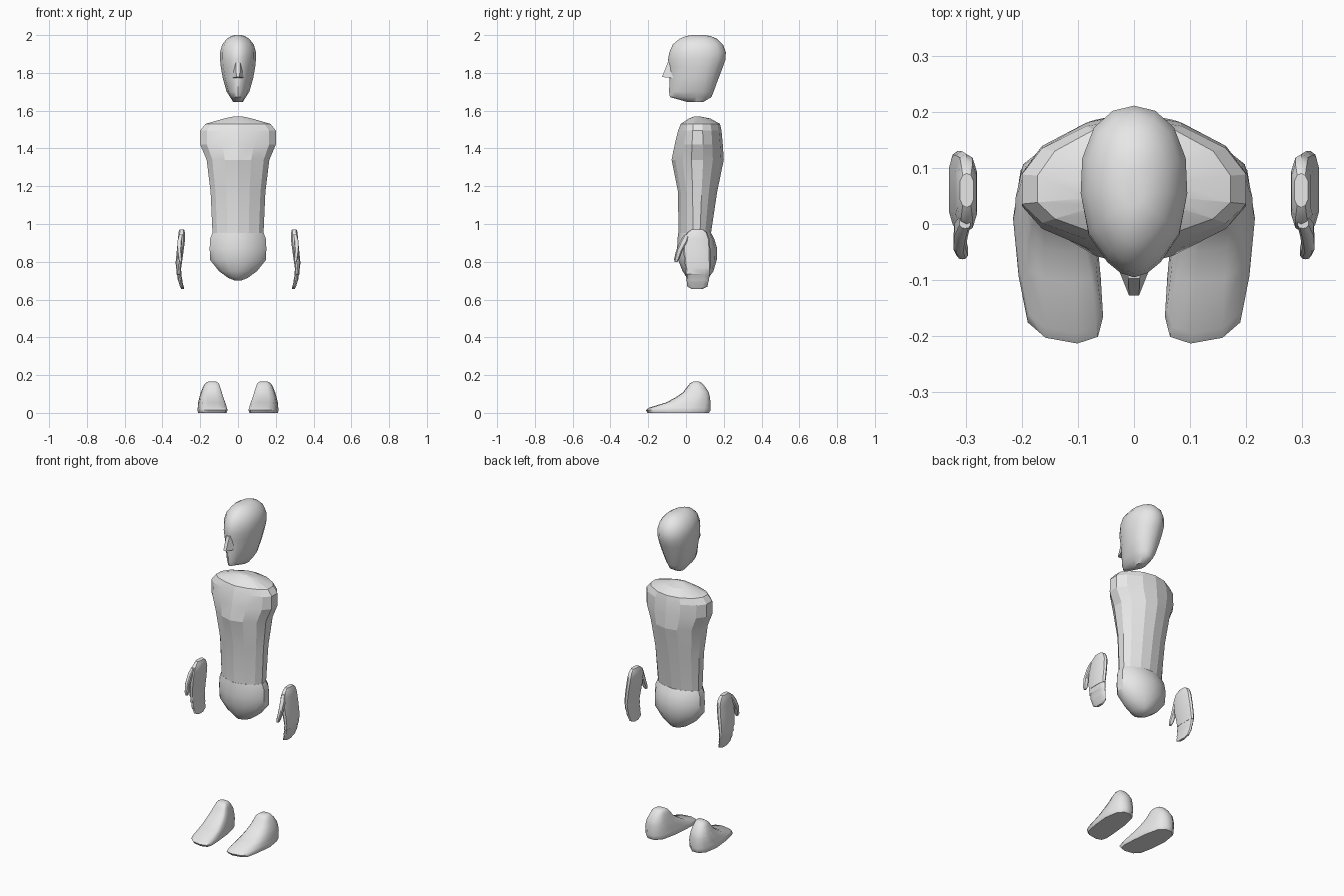
import bpy, bmesh

grey = bpy.data.materials.new("light_grey")
grey.diffuse_color = (0.8, 0.8, 0.8, 1)


def mirrored(half):
    """Close a half outline (front to back, x >= 0) into a full one."""
    return half + [(-x, y) for x, y in reversed(half[1:-1])]


TORSO = mirrored([(0, -1), (.42, -.85), (.82, -.55), (1, -.2),
                  (1, .25), (.82, .6), (.42, .9), (0, 1)])
HEAD = mirrored([(0, -1), (.25, -.95), (.5, -.82), (.85, -.5), (1, 0),
                 (.97, .4), (.75, .75), (.4, .94), (0, 1)])
PALM = mirrored([(0, -1), (.6, -.9), (1, -.55), (1, .55), (.6, .9), (0, 1)])
FOOT = [(-.35, -1), (.4, -.94), (.8, -.78), (.95, -.3), (1, .3), (.75, .8),
        (.3, 1), (-.3, 1), (-.75, .8), (-.95, .3), (-1, -.3), (-1, -.72),
        (-.85, -.93)]


def finish(name, bm, angle):
    bmesh.ops.recalc_face_normals(bm, faces=bm.faces)
    me = bpy.data.meshes.new(name)
    bm.to_mesh(me)
    bm.free()
    me.materials.append(grey)
    ob = bpy.data.objects.new(name, me)
    bpy.context.collection.objects.link(ob)
    bpy.ops.object.select_all(action='DESELECT')
    ob.select_set(True)
    bpy.context.view_layer.objects.active = ob
    if angle:
        bpy.ops.object.shade_smooth_by_angle(angle=angle)
    return ob


def loft(name, outline, rings, side=1, yc=None, shear=0, angle=0.6):
    """Skin rings of (z, centre x, half width, front y, back y)."""
    bm = bmesh.new()
    loops = []
    for z, cx, w, f, b in rings:
        mid = (f + b) / 2 if yc is None else yc
        loop = []
        for u, v in outline:
            y = mid + v * ((b - mid) if v > 0 else (mid - f))
            loop.append(bm.verts.new((side * (cx + u * w + shear * y), y, z)))
        loops.append(loop)
    n = len(outline)
    for a, b in zip(loops, loops[1:]):
        for i in range(n):
            j = (i + 1) % n
            bm.faces.new((a[i], a[j], b[j], b[i]))
    bm.faces.new(loops[0])
    bm.faces.new(loops[-1])
    return finish(name, bm, angle)


# Head: oval skull tapering to the jaw
loft("head", HEAD, [
    (1.645, 0, .025, .01, .09), (1.672, 0, .042, -.085, .135),
    (1.70, 0, .06, -.09, .146), (1.77, 0, .08, -.086, .172),
    (1.83, 0, .091, -.089, .195), (1.87, 0, .095, -.095, .209),
    (1.91, 0, .095, -.088, .211), (1.95, 0, .084, -.07, .196),
    (1.98, 0, .06, -.035, .165), (1.995, 0, .035, 0, .13),
    (2.0, 0, .015, .03, .10)], yc=.055, angle=0.75)

# Nose: small wedge with a flat underside
bm = bmesh.new()
pts = [(s * x, y, z) for x, y, z in
       [(.036, -.06, 1.772), (.009, -.127, 1.778), (.01, -.097, 1.855),
        (.014, -.07, 1.86)] for s in (1, -1)]
for p in pts:
    bm.verts.new(p)
bmesh.ops.convex_hull(bm, input=bm.verts)
finish("nose", bm, 0)

# Torso: faceted chest, shoulders and waist
loft("torso", TORSO, [
    (.95, 0, .135, -.04, .132), (1.17, 0, .145, -.042, .165),
    (1.34, 0, .166, -.076, .2), (1.42, 0, .2, -.06, .195),
    (1.495, 0, .2, -.042, .188), (1.53, 0, .172, -.028, .18),
    (1.558, 0, .075, .015, .13), (1.57, 0, .02, .045, .07)],
    yc=.055, angle=0.2)

# Pelvis: rounded lower body
loft("pelvis", TORSO, [
    (.70, 0, .015, .04, .09), (.715, 0, .052, .005, .12),
    (.75, 0, .1, -.018, .145), (.81, 0, .148, -.042, .163),
    (.87, 0, .15, -.047, .165), (.92, 0, .148, -.045, .15),
    (.952, 0, .136, -.041, .133)], yc=.055)

for side, label in ((1, "right"), (-1, "left")):
    # Foot: low toe rising to the ankle, flat sole
    loft(label + "_foot", FOOT, [
        (0, .14, .07, -.203, .122), (.014, .14, .075, -.213, .13),
        (.028, .14, .072, -.195, .131), (.055, .14, .068, -.105, .13),
        (.085, .14, .06, -.05, .126), (.11, .139, .053, -.015, .12),
        (.14, .137, .043, .008, .1), (.157, .135, .034, .022, .085),
        (.165, .134, .022, .036, .072)], side, shear=.06, angle=0.8)

    # Palm, curving outward from the wrist
    loft(label + "_palm", PALM, [
        (.972, .298, .012, .03, .09), (.955, .298, .017, .005, .112),
        (.92, .299, .019, -.014, .125), (.85, .307, .018, -.014, .13),
        (.80, .313, .017, -.008, .13), (.765, .315, .014, -.004, .13)],
        side)

    # Fingers: three stepped segments curling inward
    loft(label + "_fingers", PALM, [
        (.77, .315, .012, .0, .128), (.735, .312, .014, -.004, .127),
        (.73, .311, .011, .002, .124), (.70, .306, .012, .0, .122),
        (.695, .305, .010, .004, .119), (.668, .297, .010, .007, .113),
        (.655, .293, .007, .035, .085)], side)

    # Thumb, pointing forward and down
    loft(label + "_thumb", PALM, [
        (.80, .304, .006, -.061, -.045), (.815, .306, .010, -.063, -.035),
        (.86, .311, .011, -.052, -.018), (.91, .308, .012, -.03, .01),
        (.945, .301, .010, -.008, .02)], side)
